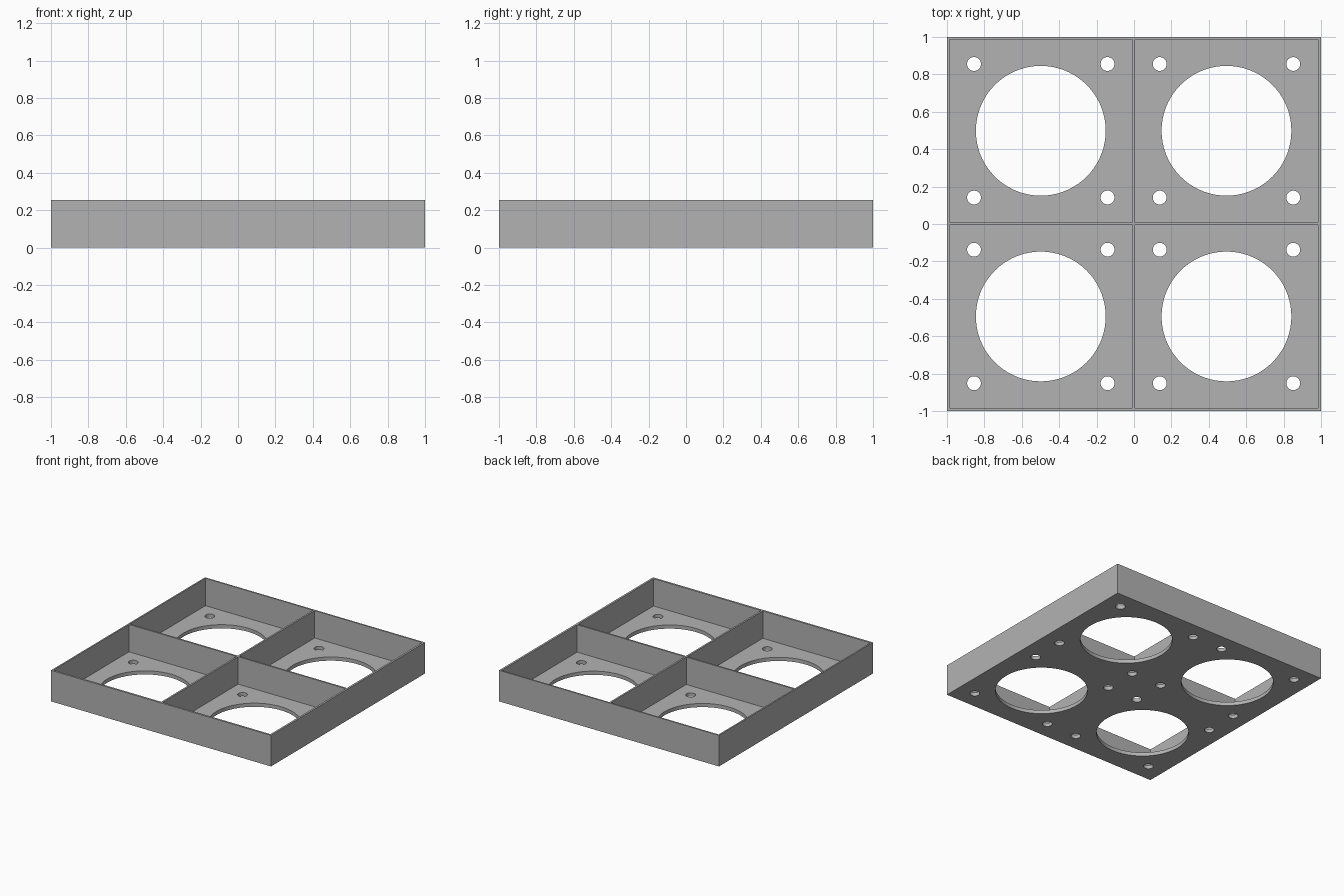
import bpy, bmesh
from mathutils import Matrix

if "Cube" in bpy.data.objects:
    bpy.data.objects.remove(bpy.data.objects["Cube"])

HEIGHT, FLOOR, WALL = 0.255, 0.03, 0.0143
CELL = (2 - 3 * WALL) / 2
PITCH = CELL + WALL
SHIFT_X, SHIFT_Y = -0.002, 0.002
CENTRES = [(sx * PITCH / 2 + SHIFT_X, sy * PITCH / 2 + SHIFT_Y)
           for sx in (-1, 1) for sy in (-1, 1)]

grey = bpy.data.materials.new("plain_grey")
grey.use_nodes = True
colour = (0.45, 0.45, 0.45, 1)
grey.diffuse_color = colour
grey.node_tree.nodes["Principled BSDF"].inputs["Base Color"].default_value = colour


def add_box(bm, x, y, z0, z1, width):
    place = Matrix.Translation((x, y, (z0 + z1) / 2)) @ Matrix.Diagonal((width, width, z1 - z0, 1))
    bmesh.ops.create_cube(bm, size=1, matrix=place)


def add_cylinder(bm, x, y, radius, segments):
    bmesh.ops.create_cone(bm, cap_ends=True, segments=segments, radius1=radius, radius2=radius,
                          depth=0.2, matrix=Matrix.Translation((x, y, 0)))


def make_object(name, bm):
    mesh = bpy.data.meshes.new(name)
    bm.to_mesh(mesh)
    bm.free()
    mesh.materials.append(grey)
    obj = bpy.data.objects.new(name, mesh)
    bpy.context.collection.objects.link(obj)
    return obj


# Solid block for the tray
bm = bmesh.new()
add_box(bm, 0, 0, 0, HEIGHT, 2)
tray = make_object("four_cell_tray", bm)

# Cutter for the four open compartments
bm = bmesh.new()
for x, y in CENTRES:
    add_box(bm, x, y, FLOOR, HEIGHT + 0.1, CELL)
cells = make_object("compartment_cutter", bm)

# Cutter for the large openings and their corner screw holes
bm = bmesh.new()
for x, y in CENTRES:
    add_cylinder(bm, x, y, 0.347, 72)
    for sx in (-1, 1):
        for sy in (-1, 1):
            add_cylinder(bm, x + sx * 0.357, y + sy * 0.357, 0.037, 32)
holes = make_object("hole_cutter", bm)

# Cut the compartments, then the holes through the floor
bpy.context.view_layer.objects.active = tray
tray.select_set(True)
for cutter in (cells, holes):
    mod = tray.modifiers.new(cutter.name, "BOOLEAN")
    mod.operation = "DIFFERENCE"
    mod.solver = "EXACT"
    mod.object = cutter
    bpy.ops.object.modifier_apply(modifier=mod.name)
    bpy.data.objects.remove(cutter)

bpy.ops.object.shade_smooth_by_angle()
